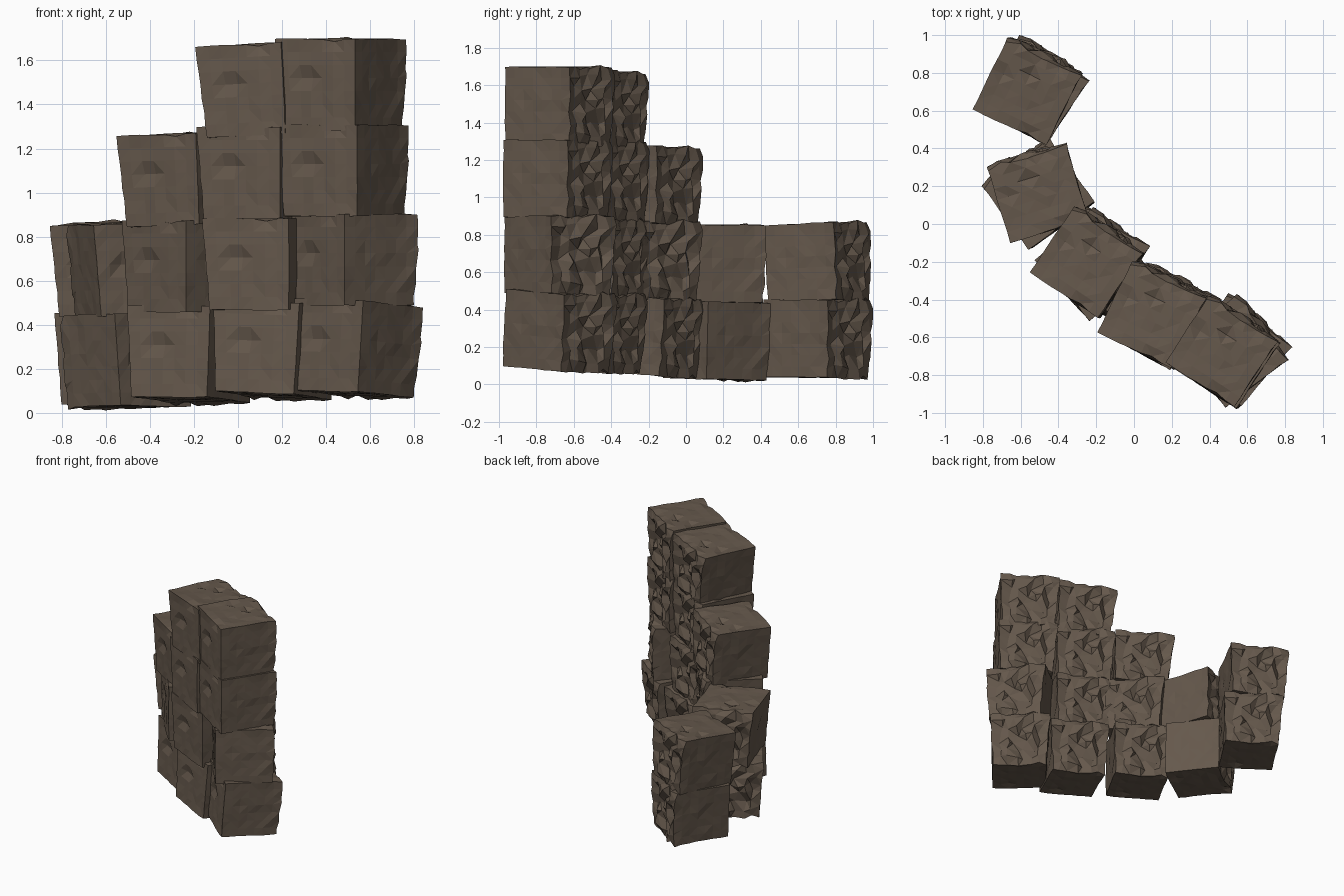
import bpy, bmesh, math, random
from mathutils import Vector, Euler

if "Cube" in bpy.data.objects:
    bpy.data.objects.remove(bpy.data.objects["Cube"])

random.seed(7)
stone = bpy.data.materials.new("brown_stone")
stone.diffuse_color = (0.13, 0.098, 0.072, 1)
stone.use_nodes = True
stone.node_tree.nodes["Principled BSDF"].inputs["Base Color"].default_value = stone.diffuse_color

HALF = 0.208


def rough_block_mesh():
    """One hewn block: flat sides, broken and cracked back (+y)."""
    bm = bmesh.new()
    bmesh.ops.create_cube(bm, size=HALF * 2)
    bmesh.ops.subdivide_edges(bm, edges=bm.edges[:], cuts=6, use_grid_fill=True)
    r = random.uniform
    for v in bm.verts:
        x, y, z = v.co
        back = y > HALF - 0.01
        inner_x, inner_z = abs(x) < HALF - 0.01, abs(z) < HALF - 0.01
        if back:
            # splintered back face with ragged edges
            v.co += Vector((r(-.022, .022) if inner_x else r(-.008, .008),
                            r(-.032, .022) if inner_x and inner_z else r(-.02, .012),
                            r(-.022, .022) if inner_z else r(-.014, .012)))
        else:
            # gentle unevenness, with an occasional chip
            n = Vector((x, y, z))
            n = Vector([c if abs(c) > HALF - 0.01 else 0 for c in n]).normalized()
            v.co += n * r(-.004, .003)
            if random.random() < 0.05 and inner_x:
                v.co -= n * 0.016
        # sides lean outward towards the top left
        if x < 0:
            v.co.x += 0.018 * (x / HALF) * (z / HALF)
    bmesh.ops.triangulate(bm, faces=bm.faces[:])
    me = bpy.data.meshes.new("stone_block")
    bm.to_mesh(me)
    bm.free()
    me.materials.append(stone)
    return me


mesh = rough_block_mesh()

# columns along the curved wall, bottom to top: x, y, z, yaw, pitch, roll
wall = {
    "right_end": [(.53, -.68, .292, -40, -4, 1), (.52, -.68, .695, -52, 0, 0),
                  (.48, -.69, 1.10, -33, 0, 0), (.47, -.68, 1.49, -33, 0, 0)],
    "right": [(.17, -.50, .285, -26, -4, 2), (.13, -.49, .675, -25, 0, 0),
              (.11, -.49, 1.09, -29, 0, 0), (.11, -.49, 1.465, -26, 0, -3)],
    "middle": [(-.21, -.20, .265, -30, -4, 0), (-.22, -.22, .665, -48, 0, 0),
               (-.24, -.21, 1.06, -34, 1, -2)],
    "left": [(-.50, .16, .235, 36, -1, 1), (-.50, .165, .645, 17, 0, 0)],
    "left_end": [(-.53, .70, .245, -33, 0, 0), (-.555, .705, .652, -26, 3, 0)],
}
for column, blocks in wall.items():
    for i, (x, y, z, yaw, pitch, roll) in enumerate(blocks):
        ob = bpy.data.objects.new(f"{column}_block_{i + 1}", mesh)
        ob.location = (x, y, z)
        ob.rotation_euler = Euler([math.radians(a) for a in (pitch, roll, yaw)])
        bpy.context.collection.objects.link(ob)
